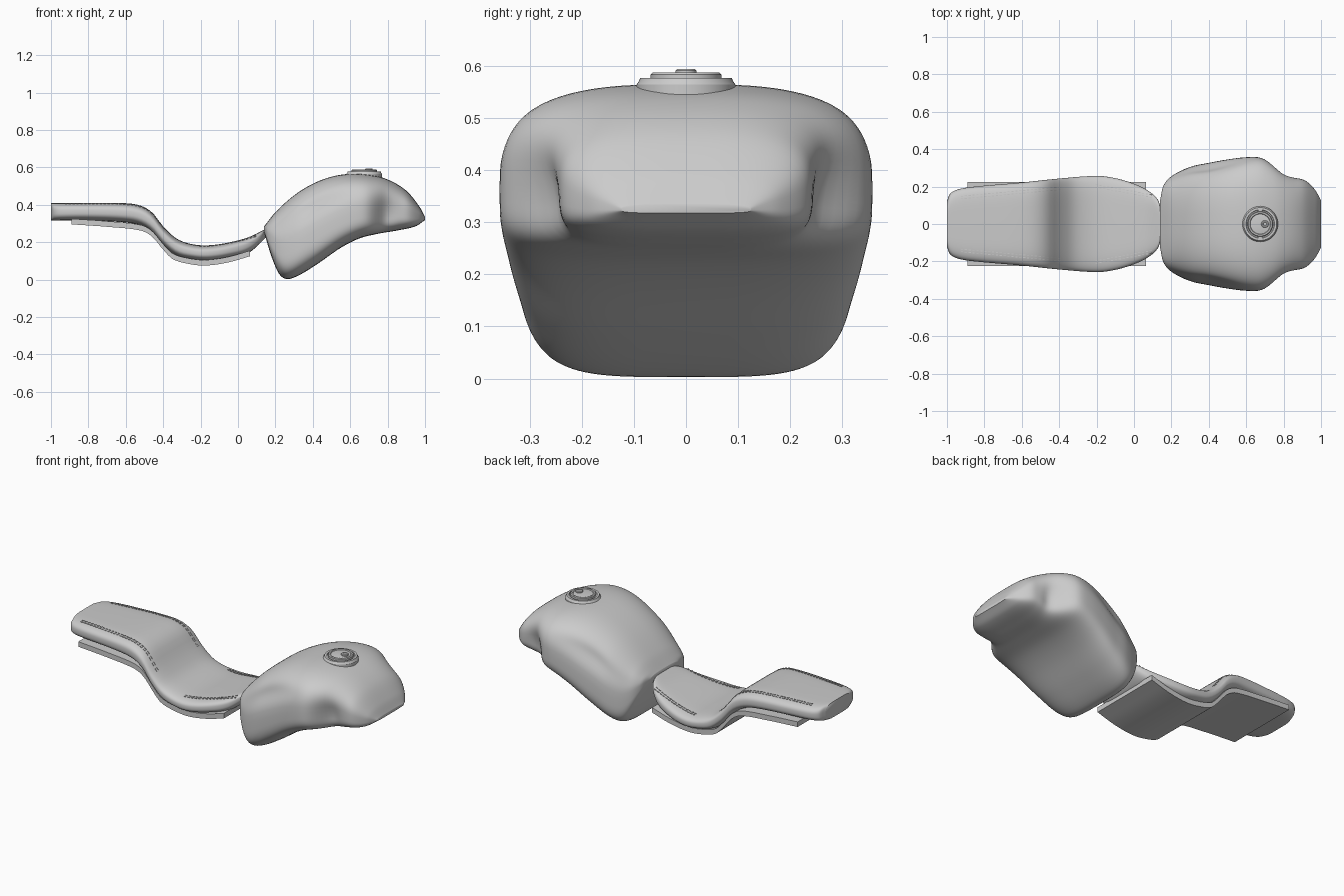
import bpy, bmesh, math
from mathutils import Vector

if "Cube" in bpy.data.objects:
    bpy.data.objects.remove(bpy.data.objects["Cube"], do_unlink=True)

grey = bpy.data.materials.new("light_grey")
grey.use_nodes = True
grey.diffuse_color = (0.6, 0.6, 0.6, 1)
grey.node_tree.nodes["Principled BSDF"].inputs["Base Color"].default_value = (0.6, 0.6, 0.6, 1)


def finish(name, bm, angle=40):
    """Turn a bmesh into a smooth-shaded grey object."""
    bmesh.ops.recalc_face_normals(bm, faces=bm.faces)
    mesh = bpy.data.meshes.new(name)
    bm.to_mesh(mesh)
    bm.free()
    mesh.materials.append(grey)
    obj = bpy.data.objects.new(name, mesh)
    bpy.context.collection.objects.link(obj)
    bpy.ops.object.select_all(action="DESELECT")
    obj.select_set(True)
    bpy.context.view_layer.objects.active = obj
    bpy.ops.object.shade_smooth_by_angle(angle=math.radians(angle))
    return obj


def curve(points):
    """Smooth function through (x, value) points."""
    n = len(points)

    def slope(i):
        a, b = points[max(i - 1, 0)], points[min(i + 1, n - 1)]
        return (b[1] - a[1]) / (b[0] - a[0])

    def f(x):
        i = 0
        while i < n - 2 and x > points[i + 1][0]:
            i += 1
        (x0, v0), (x1, v1) = points[i], points[i + 1]
        h = x1 - x0
        t = min(max((x - x0) / h, 0), 1)
        s = 1 - t
        return (v0 * (1 + 2 * t) * s * s + v1 * t * t * (3 - 2 * t)
                + h * (slope(i) * t * s * s - slope(i + 1) * t * t * s))
    return f


def loft(x0, x1, section, steps, ring):
    """Skin rings of section(x, angle) points, denser near both ends."""
    bm = bmesh.new()
    rings = []
    for i in range(steps + 1):
        x = x0 + (x1 - x0) * (1 - math.cos(math.pi * i / steps)) / 2
        rings.append([bm.verts.new(section(x, math.tau * k / ring)) for k in range(ring)])
    for a, b in zip(rings, rings[1:]):
        for k in range(ring):
            j = (k + 1) % ring
            bm.faces.new((a[k], a[j], b[j], b[k]))
    bm.faces.new(rings[0])
    bm.faces.new(rings[-1])
    return bm


def power(v, n):
    return math.copysign(abs(v) ** (2 / n), v)


def bump(v, centre, width):
    return math.exp(-((v - centre) / width) ** 2)


# Fuel tank: side outline, plan outline, knee grooves and front recesses
tank_top = curve([(.14, .285), (.2, .36), (.3, .45), (.4, .512), (.5, .55), (.6, .565),
                  (.7, .56), (.8, .535), (.9, .475), (.97, .39), (1, .335)])
tank_low = curve([(.14, .25), (.18, .12), (.22, .03), (.26, .003), (.32, .02), (.42, .08),
                  (.55, .17), (.65, .22), (.75, .245), (.85, .262), (.95, .285), (1, .318)])
tank_half = curve([(.14, .13), (.155, .2), (.2, .255), (.3, .305), (.4, .327), (.5, .345),
                   (.6, .357), (.68, .355), (.74, .33), (.8, .29), (.86, .255), (.92, .23),
                   (.97, .18), (1, .125)])


def tank_section(x, a):
    top, low = tank_top(x), tank_low(x)
    mid = low + .42 * (top - low)
    up = math.sin(a) >= 0
    n = 3 if up else 4
    y = tank_half(x) * power(math.cos(a), n)
    z = mid + (top - mid if up else mid - low) * power(math.sin(a), n)
    level = (z - low) / (top - low)
    y *= 1 - .07 * bump(x, .4, .16) * bump(level, .72, .12)
    y *= 1 - .17 * bump(x, .79, .06) * bump(z, .33, .11)
    return x, y, z


finish("fuel_tank", loft(.14, 1, tank_section, 72, 96), 50)

# Seat cushion: swept profile with rounded edges
seat_top = curve([(-1, .408), (-.8, .41), (-.6, .408), (-.52, .395), (-.46, .36), (-.4, .285),
                  (-.33, .22), (-.25, .19), (-.16, .183), (-.05, .198), (.06, .228), (.15, .272)])
seat_low = curve([(-1, .315), (-.8, .315), (-.6, .305), (-.52, .288), (-.46, .25), (-.4, .18),
                  (-.33, .125), (-.25, .105), (-.16, .098), (-.05, .113), (.06, .145), (.15, .225)])
seat_half = curve([(-1, .12), (-.985, .16), (-.94, .185), (-.85, .2), (-.6, .222), (-.4, .243),
                   (-.2, .257), (-.1, .245), (0, .215), (.08, .175), (.13, .125), (.15, .06)])


def seat_section(x, a):
    top, low = seat_top(x), seat_low(x)
    y = seat_half(x) * power(math.cos(a), 5)
    return x, y, (top + low) / 2 + (top - low) / 2 * power(math.sin(a), 2.8)


finish("seat_cushion", loft(-1, .15, seat_section, 80, 64), 50)

# Seat base plate: bent sheet under the cushion
plate_low = curve([(-.89, .295), (-.7, .282), (-.52, .262), (-.46, .23), (-.4, .16), (-.35, .11),
                   (-.26, .083), (-.17, .075), (-.05, .092), (.065, .125)])
bm = bmesh.new()
rows = []
steps = 48
for i in range(steps + 1):
    x = -.89 + .955 * i / steps
    z = plate_low(x)
    rows.append([bm.verts.new((x, y, z + h)) for y, h in
                 ((-.225, 0), (.225, 0), (.225, .03), (-.225, .03))])
for a, b in zip(rows, rows[1:]):
    for k in range(4):
        bm.faces.new((a[k], a[k - 1], b[k - 1], b[k]))
bm.faces.new(rows[0])
bm.faces.new(rows[-1])
finish("seat_base_plate", bm)

# Stitching: double rows of small raised dashes following the cushion
bm = bmesh.new()
for x0, y0, x1, y1 in ((-.92, .142, -.4, .19), (-.2, .203, .09, .15)):
    count = round((x1 - x0) / .02)
    for i in range(count):
        for side in (-1, 1):
            for row in (-.007, .007):
                t = i / (count - 1)
                x, y = x0 + t * (x1 - x0), y0 + t * (y1 - y0) + row
                top, low = seat_top(x), seat_low(x)
                rise = (1 - (y / seat_half(x)) ** 5) ** (1 / 2.8)
                pitch = (seat_top(x + .01) - seat_top(x - .01)) / .02
                made = bmesh.ops.create_cube(bm, size=1)["verts"]
                for v in made:
                    dx = v.co.x * .012
                    v.co = Vector((x + dx, side * (y + v.co.y * .004),
                                   (top + low) / 2 + (top - low) / 2 * rise
                                   + dx * pitch + v.co.z * .006))
finish("seat_stitching", bm, 30)


def lathe(name, profile, x, z, segments=64):
    """Spin an (radius, height) profile around a vertical axis."""
    bm = bmesh.new()
    rings = [[bm.verts.new((x + r * math.cos(math.tau * k / segments),
                            r * math.sin(math.tau * k / segments), z + h))
              for k in range(segments)] for r, h in profile]
    for a, b in zip(rings, rings[1:]):
        for k in range(segments):
            j = (k + 1) % segments
            bm.faces.new((a[k], a[j], b[j], b[k]))
    bm.faces.new(rings[0])
    bm.faces.new(rings[-1])
    finish(name, bm, 30)


# Filler cap: stepped flange, raised lid and lock
lathe("filler_flange", [(.095, -.03), (.095, .005), (.09, .012), (.088, .018),
                        (.076, .018), (.074, .012), (.07, .012)], .675, .56)
lathe("filler_lid", [(.068, 0), (.068, .024), (.064, .028), (.056, .028),
                     (.053, .024), (.03, .027)], .675, .56)
lathe("filler_lock", [(.02, 0), (.02, .032), (.017, .035), (.01, .035), (.009, .033)], .7, .56, 32)
